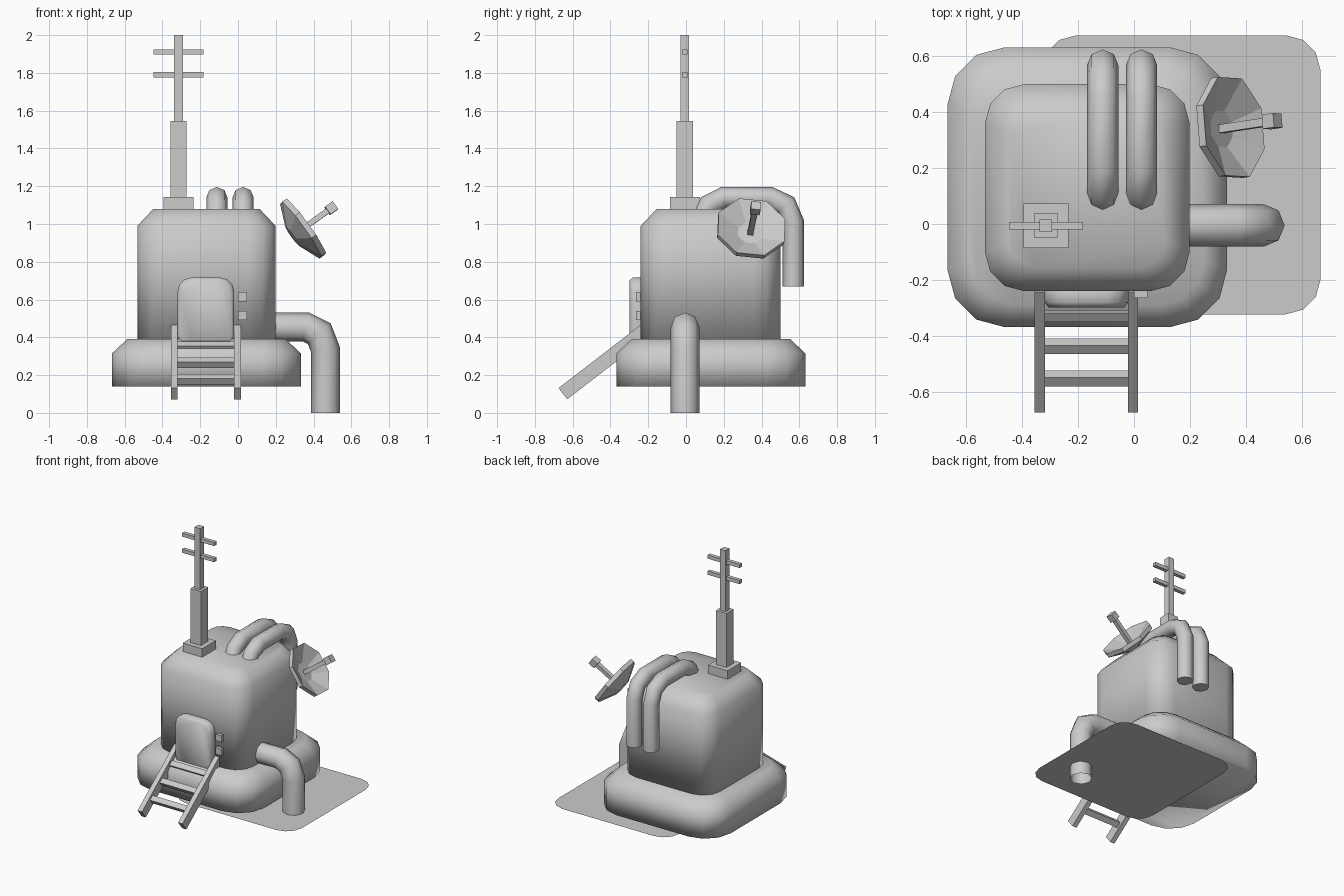
import bpy, bmesh
from math import sin, cos, pi, radians
from mathutils import Vector, Matrix

if "Cube" in bpy.data.objects:
    bpy.data.objects.remove(bpy.data.objects["Cube"])


def finish(name, bm, smooth=0):
    """Make the object; smooth is the sharp-edge angle in degrees (0 = flat)."""
    bmesh.ops.recalc_face_normals(bm, faces=bm.faces)
    me = bpy.data.meshes.new(name)
    bm.to_mesh(me)
    bm.free()
    ob = bpy.data.objects.new(name, me)
    bpy.context.collection.objects.link(ob)
    if smooth:
        bpy.ops.object.select_all(action='DESELECT')
        ob.select_set(True)
        bpy.context.view_layer.objects.active = ob
        bpy.ops.object.shade_smooth_by_angle(angle=radians(smooth))
    return ob


def loft(name, rings, start=True, end=True, smooth=60):
    """Skin a list of equal-length point rings, with optional caps."""
    bm = bmesh.new()
    vs = [[bm.verts.new(p) for p in r] for r in rings]
    n = len(vs[0])
    for a, b in zip(vs, vs[1:]):
        for i in range(n):
            j = (i + 1) % n
            bm.faces.new((a[i], a[j], b[j], b[i]))
    if start:
        bm.faces.new(vs[0])
    if end:
        bm.faces.new(vs[-1])
    return finish(name, bm, smooth)


def round_rect(x0, x1, y0, y1, r, z, inset=0, seg=3):
    x0, x1, y0, y1 = x0 + inset, x1 - inset, y0 + inset, y1 - inset
    pts = []
    corners = [(x1 - r, y1 - r), (x0 + r, y1 - r), (x0 + r, y0 + r), (x1 - r, y0 + r)]
    for k, (cx, cy) in enumerate(corners):
        for i in range(seg + 1):
            a = (k + i / seg) * pi / 2
            pts.append(Vector((cx + r * cos(a), cy + r * sin(a), z)))
    return pts


def box(name, size, loc, rot_x=0.0):
    bm = bmesh.new()
    m = Matrix.Translation(loc) @ Matrix.Rotation(rot_x, 4, 'X') @ Matrix.Diagonal((*size, 1))
    bmesh.ops.create_cube(bm, size=1, matrix=m)
    return finish(name, bm)


def tube(name, path, r, n, start=True, end=True, sides=8):
    """Mitred tube along a path lying in the plane with normal n."""
    path, n = [Vector(p) for p in path], Vector(n)
    rings = []
    for i, p in enumerate(path):
        t0 = (p - path[i - 1]).normalized() if i else None
        t1 = (path[i + 1] - p).normalized() if i < len(path) - 1 else None
        t0, t1 = t0 or t1, t1 or t0
        t = (t0 + t1).normalized()
        s = t.cross(n) / t.dot(t0)
        rings.append([p + r * (cos(2 * pi * k / sides) * n + sin(2 * pi * k / sides) * s)
                      for k in range(sides)])
    return loft(name, rings, start, end)


# Ground plate, skirt and main cabin
loft("ground_plate", [round_rect(-.33, .667, -.323, .675, .125, .092)], end=False, smooth=0)
sk = (-.667, .333, -.369, .632)
loft("base_skirt", [round_rect(*sk, .205, .14), round_rect(*sk, .205, .315),
                    round_rect(*sk, .16, .39, .08)], smooth=180)
cb = (-.533, .199, -.24, .5)
loft("cabin", [round_rect(*cb, .14, .37), round_rect(*cb, .14, .99),
               round_rect(*cb, .09, 1.08, .085)], smooth=180)

# Door: rounded panel stood upright on the front wall
upright = Matrix.Rotation(pi / 2, 4, 'X')
door = [round_rect(-.32, -.02, .33, .717, .075, d, i) for d, i in ((.2, 0), (.28, 0), (.298, .014))]
loft("door", [[upright @ p for p in ring] for ring in door], smooth=180)

# Door buttons
for i, z in enumerate((.515, .615)):
    box(f"door_button_{i}", (.048, .04, .048), (.024, -.245, z))

# Ladder: two sloping rails with three rungs
slope = radians(37.6)
for side, x in (("left", -.337), ("right", -.003)):
    box(f"ladder_rail_{side}", (.036, .545, .075), (x, -.436, .268), slope)
for i in range(3):
    box(f"ladder_rung_{i}", (.32, .04, .04), (-.17, -.5525 + .115 * i, .178 + .0865 * i), slope)

# Antenna mast with two cross bars
ax, ay = -.315, -.006
for name, w, z0, z1 in (("mast_foot", .16, 1.05, 1.143), ("mast_lower", .086, 1.14, 1.545),
                        ("mast_upper", .045, 1.54, 2.0)):
    box(name, (w, w, z1 - z0), (ax, ay, (z0 + z1) / 2))
for i, z in enumerate((1.79, 1.91)):
    box(f"mast_bar_{i}", (.265, .027, .027), (ax, ay, z))

# Pair of roof pipes bending down the back
for i, x in enumerate((-.112, .027)):
    path = [(x, .09, 1.03), (x, .122, 1.10), (x, .2, 1.14), (x, .445, 1.14),
            (x, .53, 1.1), (x, .568, 1.01), (x, .568, .67)]
    tube(f"roof_pipe_{i}", path, .056, (1, 0, 0))

# Side drain pipe, open at the ground
tube("side_pipe", [(.12, -.005, .455), (.36, -.005, .455), (.43, -.005, .42),
                   (.463, -.005, .335), (.463, -.005, 0)], .076, (0, 1, 0), end=False)

# Dish: octagonal shell around a tilted axis, with feed rod and receiver
centre = Vector((.357, .347, .985))
axis = Vector((1, .15, .72)).normalized()
u = Vector((0, 0, 1)).cross(axis).normalized()
v = axis.cross(u)
roll = radians(-7)


def dish_ring(r, d, n=8):
    angles = [(k + .5) * 2 * pi / n + roll for k in range(n)]
    return [centre + axis * d + r * (u * cos(a) + v * sin(a)) for a in angles]


loft("dish", [dish_ring(r, d) for r, d in
              ((.065, -.085), (.192, -.03), (.192, 0), (.07, -.055))], smooth=0)
loft("feed_rod", [dish_ring(.021, d, 4) for d in (-.06, .155)], smooth=0)
loft("feed_receiver", [dish_ring(.036, d, 4) for d in (.145, .195)], smooth=0)
